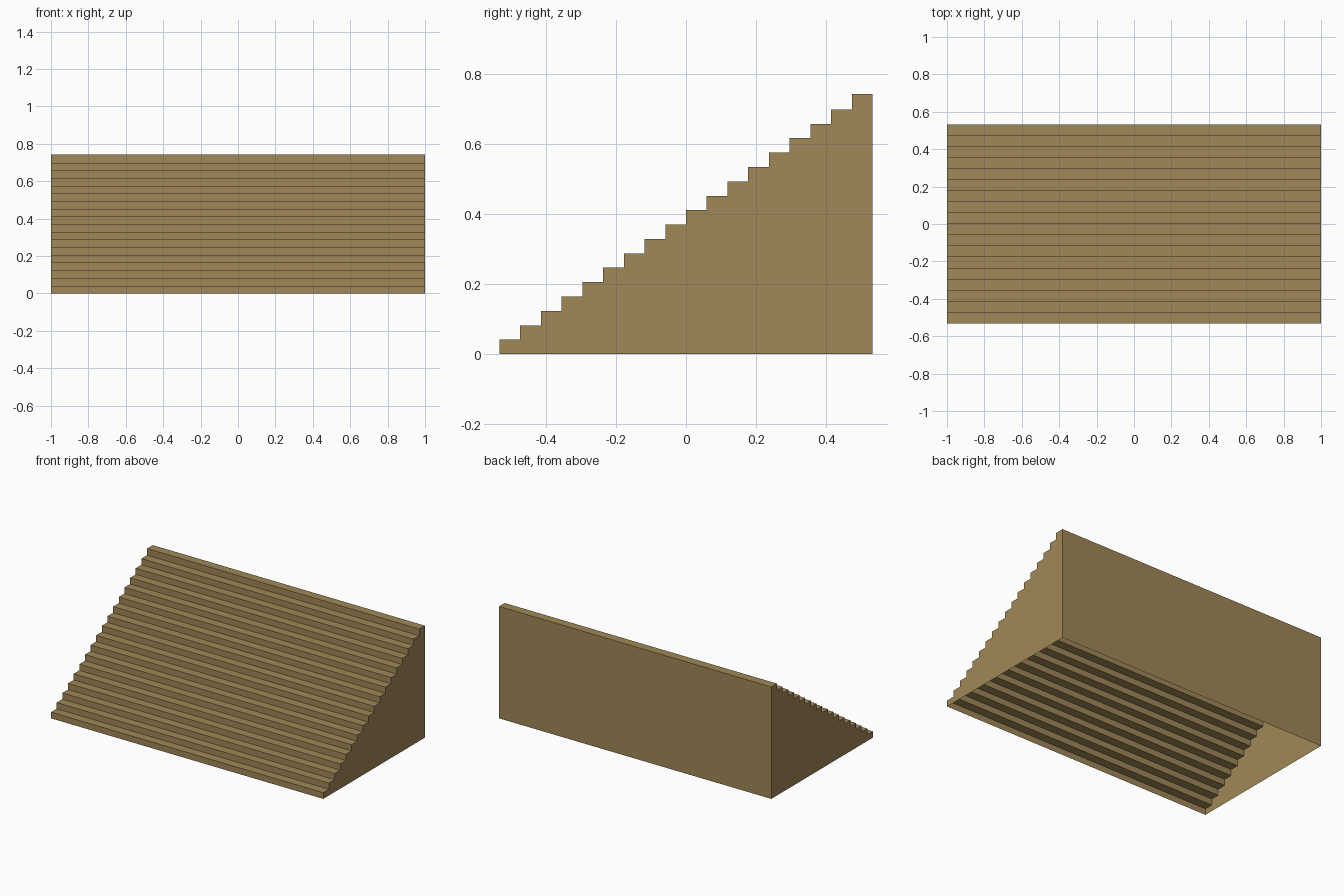
import bpy

STEPS = 18
HALF_WIDTH = 1.0
HALF_DEPTH = 0.533
TOP = 0.743
RISE = 0.0411

cube = bpy.data.objects.get("Cube")
if cube:
    bpy.data.objects.remove(cube, do_unlink=True)

# One sandy brown colour for the whole staircase
sand = bpy.data.materials.new("sandy_brown")
sand.use_nodes = True
colour = (0.352, 0.246, 0.098, 1.0)
sand.diffuse_color = colour
sand.node_tree.nodes["Principled BSDF"].inputs["Base Color"].default_value = colour


def add_part(name, verts, faces):
    mesh = bpy.data.meshes.new(name)
    mesh.from_pydata(verts, [], faces)
    mesh.materials.append(sand)
    part = bpy.data.objects.new(name, mesh)
    bpy.context.collection.objects.link(part)
    return part


def add_strip(name, path):
    """Sweep a (y, z) path across the full width as a row of flat quads."""
    verts = [(x, y, z) for y, z in path for x in (-HALF_WIDTH, HALF_WIDTH)]
    faces = [(2 * i, 2 * i + 1, 2 * i + 3, 2 * i + 2) for i in range(len(path) - 1)]
    return add_part(name, verts, faces)


# Stepped profile from the front foot up to the back top edge
run = 2 * HALF_DEPTH / STEPS
profile = [(-HALF_DEPTH, 0.0)]
for i in range(STEPS):
    height = TOP if i == STEPS - 1 else RISE * (i + 1)
    profile.append((-HALF_DEPTH + run * i, height))
    profile.append((-HALF_DEPTH + run * (i + 1), height))
back = [profile[-1], (HALF_DEPTH, 0.0)]

# Treads and risers, then the plain back; the underside stays open
add_strip("steps", profile)
add_strip("back_wall", back)

# Thin side walls that follow the stepped profile
outline = profile + back[1:]
for name, x, points in (("right_wall", -HALF_WIDTH, outline),
                        ("left_wall", HALF_WIDTH, outline[::-1])):
    add_part(name, [(x, y, z) for y, z in points], [tuple(range(len(points)))])
